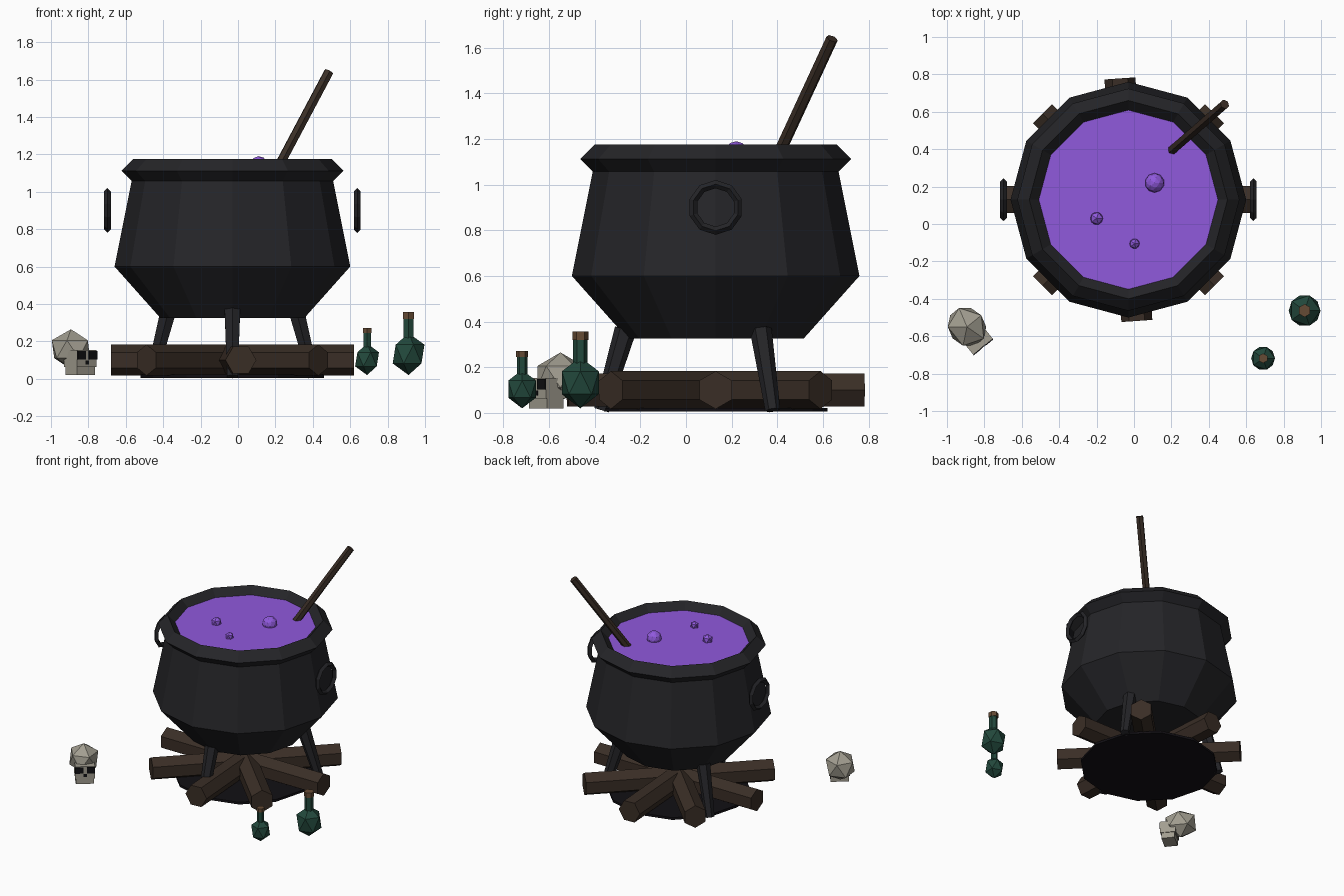
import bpy, math
from mathutils import Vector, Matrix

if "Cube" in bpy.data.objects:
    bpy.data.objects.remove(bpy.data.objects["Cube"])


def material(name, r, g, b):
    m = bpy.data.materials.new(name)
    m.diffuse_color = (r, g, b, 1)
    m.use_nodes = True
    m.node_tree.nodes["Principled BSDF"].inputs["Base Color"].default_value = m.diffuse_color
    return m


IRON = material("iron", .018, .018, .021)
ASH = material("ash", .006, .005, .007)
WOOD = material("wood", .042, .027, .019)
BREW = material("brew", .28, .10, .72)
GLASS = material("glass", .016, .065, .045)
CORK = material("cork", .13, .07, .035)
BONE = material("bone", .36, .34, .28)
BLACK = material("black", .005, .005, .006)

CX, CY = -.03, .13   # cauldron axis


def finish(name, mat):
    o = bpy.context.object
    o.name = name
    o.data.materials.append(mat)
    return o


def beam(name, a, b, r1, r2, sides, mat, roll=0):
    """Tapered prism from point a to point b."""
    a, b = Vector(a), Vector(b)
    bpy.ops.mesh.primitive_cone_add(vertices=sides, radius1=r1, radius2=r2, depth=(b - a).length)
    o = finish(name, mat)
    o.data.transform(Matrix.Rotation(roll, 4, 'Z'))
    o.location = (a + b) / 2
    o.rotation_euler = (b - a).to_track_quat('Z', 'Y').to_euler()
    return o


def ball(name, loc, r, mat, sub=1, scale=(1, 1, 1), turn=0):
    bpy.ops.mesh.primitive_ico_sphere_add(subdivisions=sub, radius=r, location=loc, rotation=(0, 0, turn))
    o = finish(name, mat)
    o.scale = scale
    return o


def ring(name, loc, major, minor, sides, mat, rot=(0, 0, 0)):
    bpy.ops.mesh.primitive_torus_add(major_segments=sides, minor_segments=4, major_radius=major,
                                     minor_radius=minor, location=loc, rotation=rot)
    return finish(name, mat)


def lathe(name, profile, sides, mat):
    """Closed faceted solid turned around the cauldron axis."""
    verts, faces = [], []
    for r, z in profile:
        for i in range(sides):
            t = math.tau * i / sides
            verts.append((r * math.cos(t), r * math.sin(t), z))
    for k in range(len(profile) - 1):
        for i in range(sides):
            j = (i + 1) % sides
            faces.append((k * sides + i, k * sides + j, (k + 1) * sides + j, (k + 1) * sides + i))
    faces.append(tuple(reversed(range(sides))))
    faces.append(tuple(range(len(verts) - sides, len(verts))))
    me = bpy.data.meshes.new(name)
    me.from_pydata(verts, [], faces)
    me.materials.append(mat)
    o = bpy.data.objects.new(name, me)
    o.location = (CX, CY, 0)
    bpy.context.collection.objects.link(o)
    return o


# Cauldron: pot, rim, liquid surface
lathe("cauldron_body", [(.385, .325), (.63, .6), (.538, 1.06), (.53, 1.09)], 12, IRON)
ring("cauldron_rim", (CX, CY, 1.112), .53, .064, 12, IRON)
lathe("liquid", [(.482, 1.095), (.482, 1.125)], 12, BREW)

# Bubbles
for i, (x, y, r) in enumerate([(.11, .22, .052), (-.2, .03, .038), (.003, -.105, .03)]):
    ball(f"bubble_{i + 1}", (x, y, 1.138), r, BREW, 2 if i == 0 else 1)

# Ring handles
for side, s in (("left", -1), ("right", 1)):
    ring(f"{side}_handle", (CX + s * .668, CY, .9), .102, .018, 10, IRON, (0, math.pi / 2, 0))

# Three splayed legs
for i, deg in enumerate((-90, 30, 150)):
    c, s = math.cos(math.radians(deg)), math.sin(math.radians(deg))
    beam(f"leg_{i + 1}", (CX + .5 * c, CY + .5 * s, .012), (CX + .395 * c, CY + .395 * s, .365),
         .033, .048, 6, IRON)

# Ash bed and crossed logs
lathe("ash_bed", [(.49, .005), (.49, .022)], 12, ASH)
for i, (deg, roll) in enumerate([(0, 0), (45, 0), (94, 30), (135, 0)]):
    d = Vector((math.cos(math.radians(deg)), math.sin(math.radians(deg)), 0)) * .65
    p = Vector((CX, CY, .1))
    beam(f"log_{i + 1}", p - d, p + d, .083, .083, 6, WOOD, math.radians(roll))

# Stirring stick
beam("stirring_stick", (.06, .27, .84), (.485, .64, 1.64), .027, .027, 6, WOOD)

# Corked bottles
for name, x, y, s in (("large_bottle", .912, -.463, 1), ("small_bottle", .69, -.718, .75)):
    def at(h):
        return (x, y, .02 + h * s)
    ball(name + "_body", at(.112), .095 * s, GLASS, 1, (1, 1, 1.18))
    beam(name + "_neck", at(.18), at(.308), .031 * s, .031 * s, 6, GLASS)
    beam(name + "_cork", at(.3), at(.336), .035 * s, .035 * s, 6, CORK)

# Skull, turned towards the front right
TURN = math.radians(39)
SKULL = Matrix.Translation((-.893, -.55, 0)) @ Matrix.Rotation(TURN, 4, 'Z')


def skull_box(name, size, loc, mat):
    bpy.ops.mesh.primitive_cube_add(size=1, location=SKULL @ Vector(loc), rotation=(0, 0, TURN))
    finish(name, mat).scale = size


ball("skull_cranium", SKULL @ Vector((0, 0, .158)), .11, BONE, 1, (1, 1.12, .97), TURN)
skull_box("skull_face", (.135, .11, .09), (0, -.08, .108), BONE)
skull_box("skull_jaw", (.125, .095, .044), (0, -.08, .042), BONE)
for side, s in (("left", -1), ("right", 1)):
    skull_box(f"skull_{side}_eye", (.055, .02, .045), (s * .04, -.131, .126), BLACK)
skull_box("skull_nose", (.022, .02, .022), (0, -.129, .088), BLACK)
